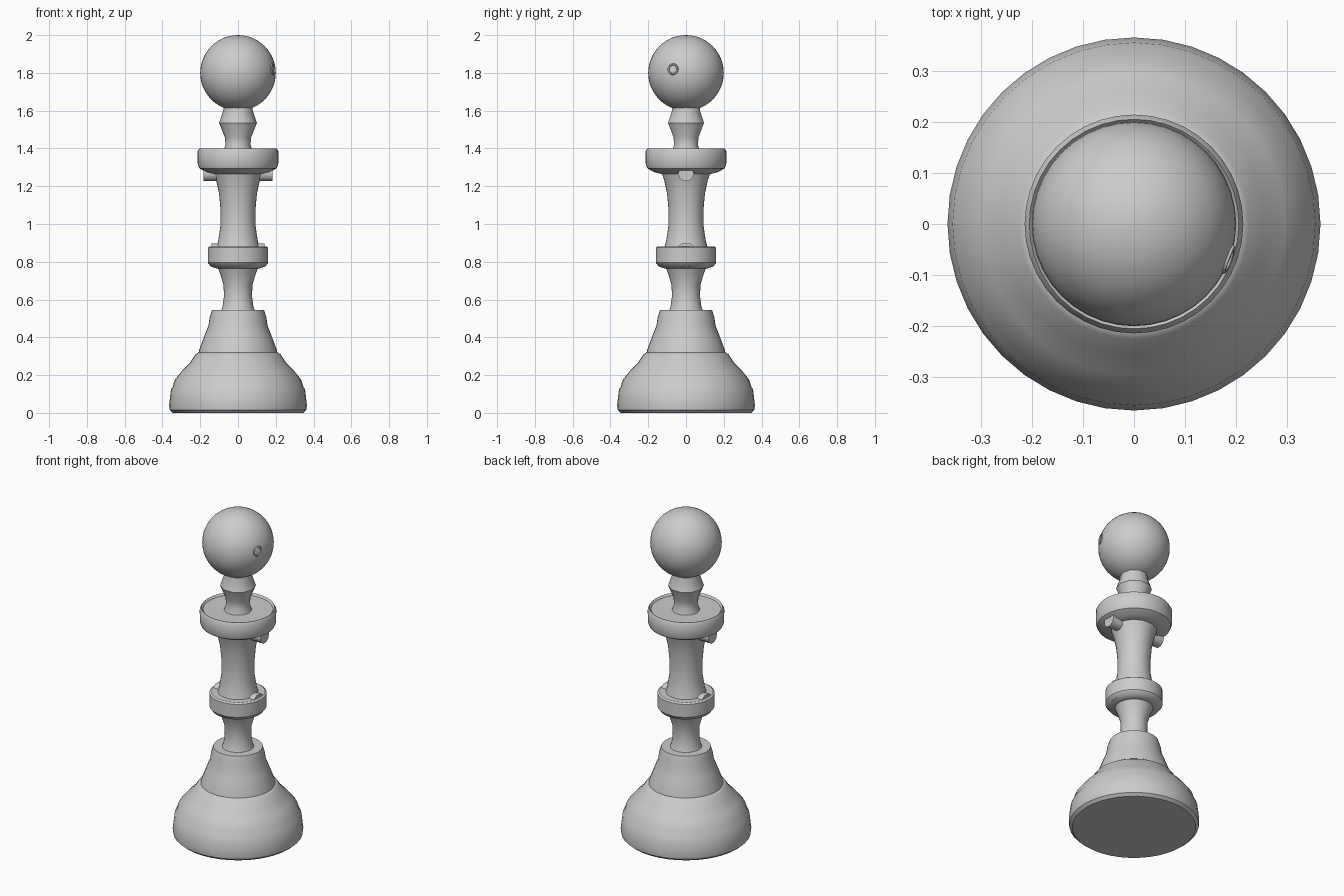
import bpy, math
from mathutils import Vector

cube = bpy.data.objects.get("Cube")
if cube:
    bpy.data.objects.remove(cube, do_unlink=True)

grey = bpy.data.materials.new("light grey")
grey.use_nodes = True
colour = (0.6, 0.6, 0.6, 1)
grey.diffuse_color = colour
grey.node_tree.nodes["Principled BSDF"].inputs["Base Color"].default_value = colour


def finish(obj, name, angle=35):
    obj.name = name
    obj.data.materials.append(grey)
    bpy.ops.object.select_all(action="DESELECT")
    obj.select_set(True)
    bpy.context.view_layer.objects.active = obj
    bpy.ops.object.shade_smooth_by_angle(angle=math.radians(angle))
    return obj


def lathe(name, profile, sides=40):
    """Turn a bottom-to-top list of (radius, height) into a closed solid."""
    verts, faces = [], []
    for r, z in profile:
        for i in range(sides):
            a = math.tau * i / sides
            verts.append((r * math.cos(a), r * math.sin(a), z))
    for k in range(len(profile) - 1):
        for i in range(sides):
            j = (i + 1) % sides
            low, high = k * sides, (k + 1) * sides
            faces.append((low + i, low + j, high + j, high + i))
    faces.append(tuple(reversed(range(sides))))
    top = (len(profile) - 1) * sides
    faces.append(tuple(range(top, top + sides)))
    mesh = bpy.data.meshes.new(name)
    mesh.from_pydata(verts, [], faces)
    obj = bpy.data.objects.new(name, mesh)
    bpy.context.collection.objects.link(obj)
    return finish(obj, name)


def lug(name, x, z, radius, depth, sides=10):
    bpy.ops.mesh.primitive_cylinder_add(vertices=sides, radius=radius, depth=depth,
                                        location=(x, 0, z), rotation=(0, math.pi / 2, 0))
    return finish(bpy.context.object, name, 40)


# Flared foot and the tapering tier on it
lathe("base", [(0.345, 0), (0.362, 0.015), (0.365, 0.04), (0.355, 0.125), (0.345, 0.14),
               (0.335, 0.175), (0.295, 0.225), (0.255, 0.265), (0.225, 0.31), (0.21, 0.32)])
lathe("base_tier", [(0.21, 0.31), (0.205, 0.335), (0.175, 0.415), (0.157, 0.46),
                    (0.15, 0.505), (0.138, 0.545)])

# Lower stem, middle ring and upper stem
lathe("lower_stem", [(0.095, 0.53), (0.082, 0.56), (0.074, 0.62), (0.077, 0.68),
                     (0.095, 0.74), (0.115, 0.785)], 32)
lathe("middle_ring", [(0.115, 0.765), (0.145, 0.775), (0.16, 0.795), (0.16, 0.875), (0.15, 0.882)])
lathe("upper_stem", [(0.115, 0.875), (0.105, 0.91), (0.093, 0.99), (0.092, 1.07),
                     (0.1, 1.16), (0.115, 1.23), (0.135, 1.29)], 32)

# Wide collar with a shallow dished top
lathe("collar", [(0.13, 1.265), (0.17, 1.275), (0.205, 1.295), (0.213, 1.315), (0.214, 1.385),
                 (0.205, 1.4), (0.195, 1.388), (0.07, 1.385)])

# Faceted neck and round head
lathe("neck", [(0.08, 1.38), (0.066, 1.42), (0.07, 1.46), (0.1, 1.535), (0.078, 1.6), (0.078, 1.64)], 10)
bpy.ops.mesh.primitive_uv_sphere_add(segments=40, ring_count=24, radius=0.2, location=(0, 0, 1.8))
finish(bpy.context.object, "head")

# Small ringed stud on the side of the head
out = Vector((0.186, -0.07, 0.02)).normalized()
bpy.ops.mesh.primitive_torus_add(major_segments=14, minor_segments=6, major_radius=0.025,
                                 minor_radius=0.006, location=Vector((0, 0, 1.8)) + out * 0.197,
                                 rotation=out.to_track_quat("Z", "Y").to_euler())
finish(bpy.context.object, "head_stud", 60)

# Paired lugs beside the collar and the middle ring
for side, s in (("left", 1), ("right", -1)):
    lug(f"{side}_collar_lug", s * 0.145, 1.268, 0.042, 0.075)
    lug(f"{side}_ring_lug", s * 0.115, 0.835, 0.066, 0.05)
